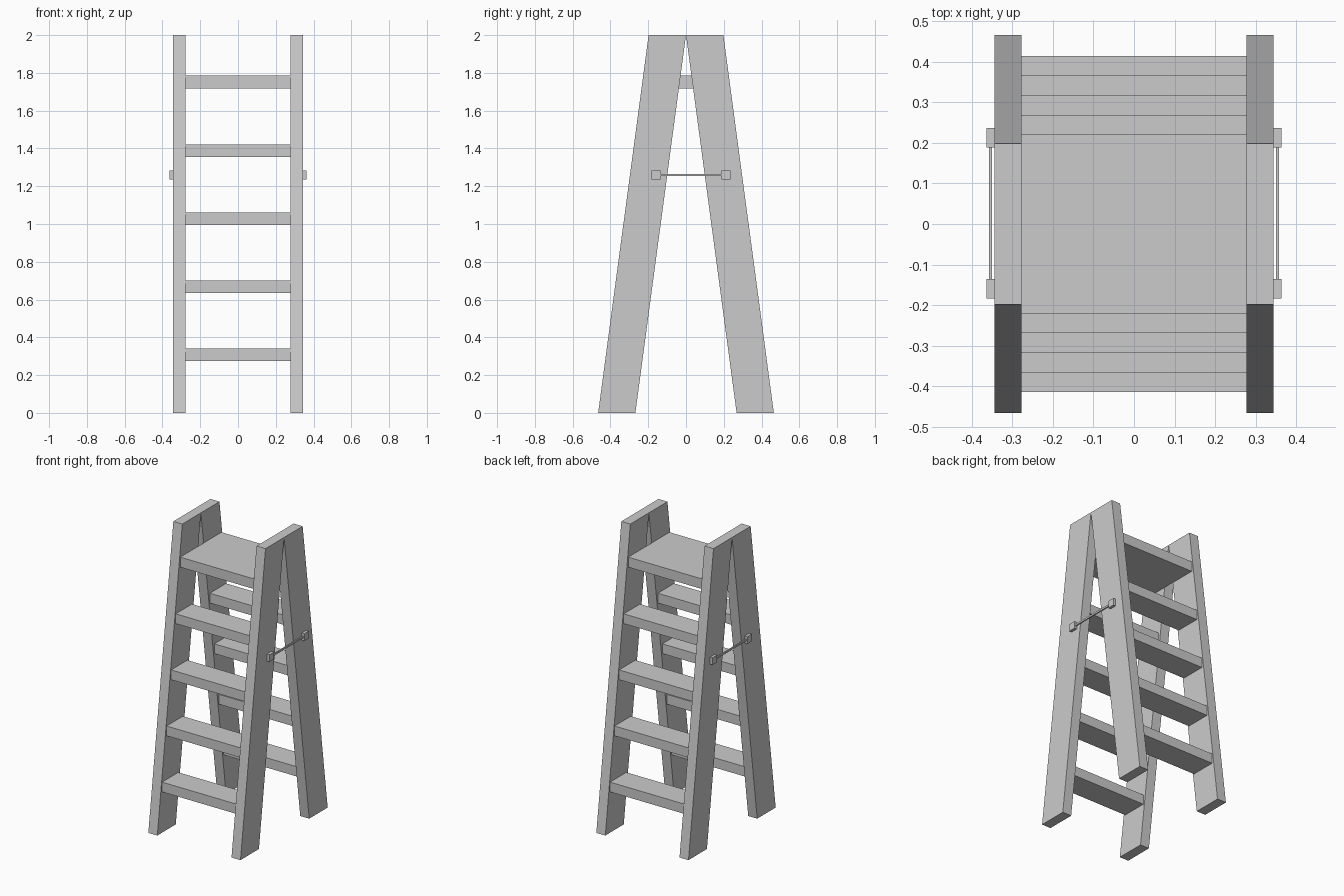
import bpy
import bmesh

cube = bpy.data.objects.get("Cube")
if cube:
    bpy.data.objects.remove(cube, do_unlink=True)

grey = bpy.data.materials.new("light_grey")
grey.use_nodes = True
grey.diffuse_color = (0.6, 0.6, 0.6, 1)
grey.node_tree.nodes["Principled BSDF"].inputs["Base Color"].default_value = (0.6, 0.6, 0.6, 1)


def prism(name, profile, x0, x1):
    """Extrude a (y, z) profile from x0 to x1."""
    bm = bmesh.new()
    face = bm.faces.new([bm.verts.new((x0, y, z)) for y, z in profile])
    new = bmesh.ops.extrude_face_region(bm, geom=[face])["geom"]
    verts = [v for v in new if isinstance(v, bmesh.types.BMVert)]
    bmesh.ops.translate(bm, verts=verts, vec=(x1 - x0, 0, 0))
    bmesh.ops.recalc_face_normals(bm, faces=bm.faces)
    mesh = bpy.data.meshes.new(name)
    bm.to_mesh(mesh)
    bm.free()
    mesh.materials.append(grey)
    obj = bpy.data.objects.new(name, mesh)
    bpy.context.scene.collection.objects.link(obj)
    return obj


def box(name, x0, x1, y0, y1, z0, z1):
    return prism(name, [(y0, z0), (y1, z0), (y1, z1), (y0, z1)], x0, x1)


INNER, OUTER = 0.277, 0.344
STEP_Z, STEP_GAP, STEP_H = 0.275, 0.36, 0.066

for side, sx in (("left", 1), ("right", -1)):
    # Leaning rails, cut level at the floor and the top
    for end, sy in (("front", -1), ("back", 1)):
        profile = [(sy * 0.465, 0), (sy * 0.268, 0), (0, 2), (sy * 0.198, 2)]
        prism(f"{side}_{end}_rail", profile, sx * INNER, sx * OUTER)

    # Spreader bar with its two end brackets
    for end, y in (("front", -0.159), ("back", 0.212)):
        box(f"{side}_{end}_bracket", sx * OUTER, sx * 0.363,
            y - 0.024, y + 0.024, 1.235, 1.283)
    box(f"{side}_spreader_bar", sx * 0.349, sx * 0.357, -0.14, 0.19, 1.253, 1.265)

# Treads on both ladders
for i in range(4):
    z = STEP_Z + i * STEP_GAP
    edge = 0.414 - i * 0.0485
    for end, sy in (("front", -1), ("back", 1)):
        box(f"{end}_step_{i + 1}", -INNER, INNER, sy * edge, sy * (edge - 0.173),
            z, z + STEP_H)

# Platform joining the two ladders
box("top_platform", -INNER, INNER, -0.22, 0.22, 1.717, 1.785)
